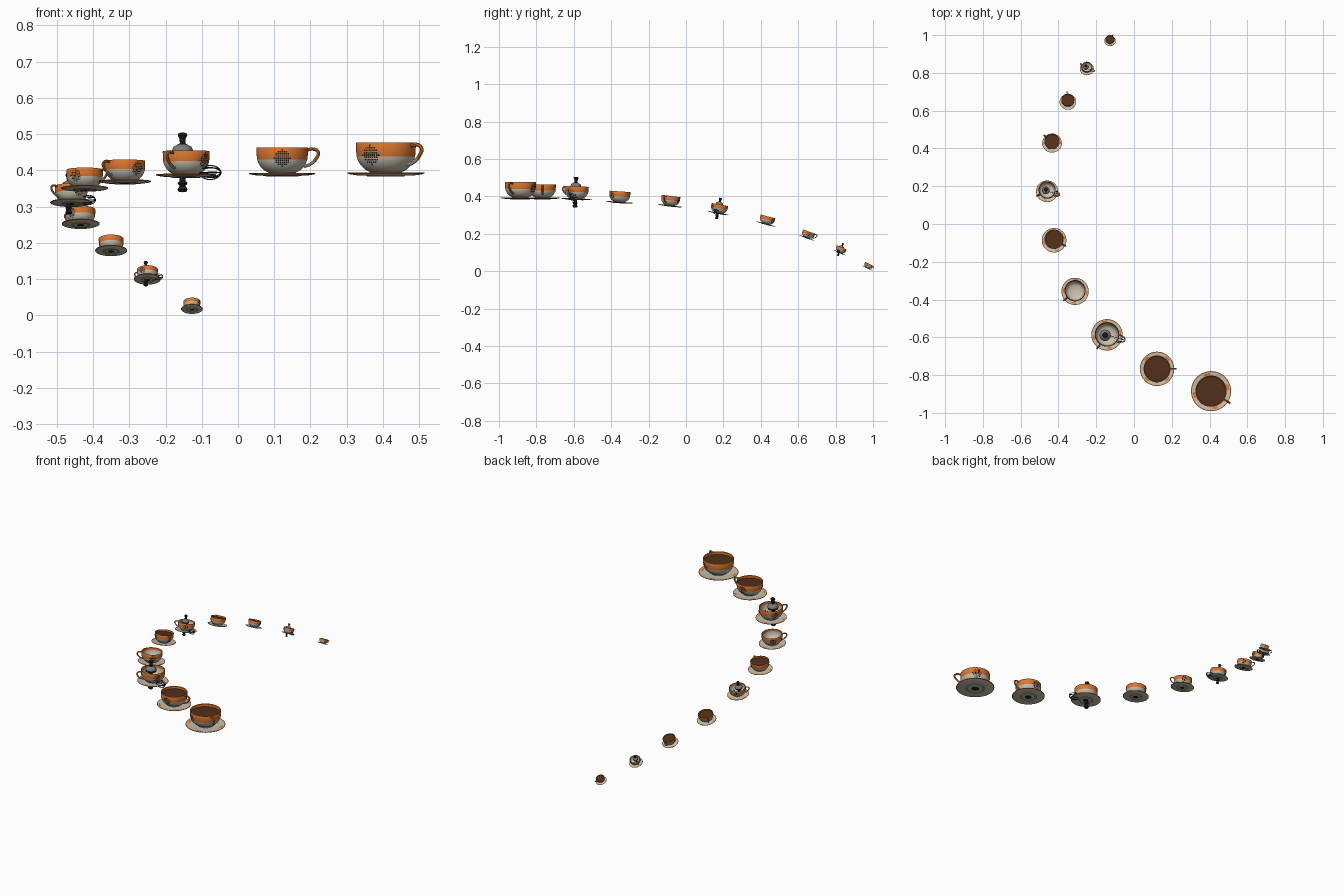
import bpy, bmesh, math
from mathutils import Matrix, Vector

cube = bpy.data.objects.get("Cube")
if cube:
    bpy.data.objects.remove(cube)


def material(name, rgb):
    m = bpy.data.materials.new(name)
    m.use_nodes = True
    col = (*rgb, 1)
    m.diffuse_color = col
    m.node_tree.nodes["Principled BSDF"].inputs["Base Color"].default_value = col
    return m


cream = material("cream", (.58, .53, .43))
orange = material("orange", (.70, .18, .03))
coffee_brown = material("coffee brown", (.085, .028, .01))
black = material("black", (.012, .012, .012))
steel = material("grey", (.2, .2, .2))


def finish(bm, name, mats, rule=None):
    """Turn a bmesh into mesh data; rule maps a face to a material index."""
    me = bpy.data.meshes.new(name)
    for f in bm.faces:
        f.smooth = True
        if rule:
            f.material_index = rule(f)
    bm.to_mesh(me)
    bm.free()
    for m in mats:
        me.materials.append(m)
    me.set_sharp_from_angle(angle=math.radians(40))
    return me


def lathe(name, profile, mats, rule=None, steps=48):
    """Revolve (radius, height) points around z."""
    bm = bmesh.new()
    vs = [bm.verts.new((r, 0, z)) for r, z in profile]
    es = [bm.edges.new(p) for p in zip(vs, vs[1:])]
    bmesh.ops.spin(bm, geom=vs + es, cent=(0, 0, 0), axis=(0, 0, 1),
                   angle=math.tau, steps=steps)
    bmesh.ops.remove_doubles(bm, verts=bm.verts, dist=1e-4)
    bmesh.ops.recalc_face_normals(bm, faces=bm.faces)
    return finish(bm, name, mats, rule)


def tube(name, paths, radius, mats, rule=None, cyclic=False):
    """Sweep round tubes along smooth paths."""
    cu = bpy.data.curves.new(name, "CURVE")
    cu.dimensions = "3D"
    cu.bevel_depth, cu.bevel_resolution, cu.use_fill_caps = radius, 2, True
    for pts in paths:
        sp = cu.splines.new("BEZIER")
        sp.use_cyclic_u, sp.resolution_u = cyclic, 6
        sp.bezier_points.add(len(pts) - 1)
        for bp, p in zip(sp.bezier_points, pts):
            bp.co = p
            bp.handle_left_type = bp.handle_right_type = "AUTO"
    ob = bpy.data.objects.new(name, cu)
    bm = bmesh.new()
    bm.from_mesh(ob.to_mesh())
    ob.to_mesh_clear()
    bpy.data.objects.remove(ob)
    return finish(bm, name, mats, rule)


# Cup wall, outside then inside, with an orange upper band
outer = [(.40, .07), (.42, .12), (.54, .18), (.66, .30), (.73, .42), (.76, .52),
         (.775, .65), (.78, .86)]
inner = [(.77, .88), (.73, .86), (.72, .70), (.69, .50), (.60, .30), (.45, .20), (0, .17)]


def cup_rule(f):
    c = f.calc_center_median()
    return int(c.z > (.52 if c.xy.length > .735 else .72))


cup = lathe("cup", [(0, .07)] + outer + inner, [cream, orange], cup_rule)

# Saucer with foot ring and orange lip
saucer = lathe("saucer", [(0, .02), (.40, .02), (.42, 0), (.48, 0), (.50, .02), (.75, .03),
                          (.95, .06), (1, .08), (1, .105), (.95, .10), (.75, .07),
                          (.45, .06), (0, .06)],
               [cream, orange], lambda f: int(f.calc_center_median().xy.length > .93))

coffee = lathe("coffee", [(0, .73), (.722, .73)], [coffee_brown])

# Ear handle, coloured like the wall by height
handle = tube("handle", [[(.74, 0, .80), (.95, 0, .83), (1.09, 0, .74), (1.02, 0, .53),
                          (.86, 0, .38), (.66, 0, .30)]], .05, [cream, orange],
              lambda f: int(f.calc_center_median().z > .45))


# Dotted badge wrapped on both sides of the cup
def wall_radius(z):
    for (r0, z0), (r1, z1) in zip(outer, outer[1:]):
        if z0 <= z <= z1:
            return r0 + (r1 - r0) * (z - z0) / (z1 - z0)
    return outer[-1][0]


def dot_spots(radius, gap):
    n = int(radius / gap)
    return [(i * gap, j * gap) for i in range(-n, n + 1) for j in range(-n, n + 1)
            if math.hypot(i, j) * gap <= radius]


SQUARE = [(-1, -1), (1, -1), (1, 1), (-1, 1)]
bm = bmesh.new()
for side in (-1, 1):
    for u, v in dot_spots(.25, .062):
        corners = []
        for a, b in SQUARE:
            z = .56 + v + b * .022
            r = wall_radius(z) + .008
            t = side * math.pi / 2 + (u + a * .022) / r
            corners.append(bm.verts.new((r * math.cos(t), r * math.sin(t), z)))
        bm.faces.new(corners)
badge = finish(bm, "badge", [black])

# Round stamp under the foot
stamp = lathe("foot_stamp", [(0, .012), (.20, .012), (.20, .02)], [black], steps=24)

# Four orange marks on the saucer top
bm = bmesh.new()
for k in range(4):
    mid = math.pi / 4 + k * math.pi / 2
    arc = [mid + math.radians(d) for d in (-10, -5, 0, 5, 10)]
    ring = [(.80, .083, t) for t in arc] + [(.91, .098, t) for t in reversed(arc)]
    bm.faces.new([bm.verts.new((r * math.cos(t), r * math.sin(t), z)) for r, z, t in ring])
    for f in bm.faces:
        f.normal_update()
marks = finish(bm, "saucer_marks", [orange])

# Tall plunger standing through some cups: knob, dome, rod and foot
plunger = lathe("plunger", [(0, 1.50), (.13, 1.48), (.16, 1.40), (.10, 1.28), (.09, 1.14),
                            (.16, 1.10), (.30, 1.02), (.36, .88), (.34, .74), (.12, .66),
                            (.10, -.12), (.17, -.18), (.10, -.28), (.17, -.40),
                            (.12, -.48), (0, -.49)],
                [black, steel],
                lambda f: int(.84 < f.calc_center_median().z < 1.06), steps=24)

# Wire whisk lying on the saucer
loops = []
for k in range(4):
    t = k * math.pi / 4
    loops.append([(.84 + .36 * math.cos(a), .25 * math.sin(a) * math.cos(t),
                   .16 + .23 * math.sin(a) * math.sin(t))
                  for a in [i * math.tau / 12 for i in range(12)]])
whisk = tube("whisk", loops, .018, [black], cyclic=True)
whisk_stem = tube("whisk_stem", [[(.5, 0, .16), (.3, 0, .15), (.05, 0, .14)]], .05, [black])


def place(name, data, matrix):
    ob = bpy.data.objects.new(name, data)
    bpy.context.collection.objects.link(ob)
    ob.matrix_world = matrix


# x, y, z, size, backward tilt, handle angle, filling
settings = [
    (.408, -.885, .383, .106, 0, -32, "coffee"),
    (.122, -.767, .383, .091, 0, 0, "coffee"),
    (-.143, -.587, .380, .083, 2, -125, "tools"),
    (-.312, -.357, .363, .072, 4, -140, "empty"),
    (-.423, -.087, .345, .065, 7, -30, "coffee"),
    (-.460, .172, .306, .058, 11, -150, "tools"),
    (-.434, .427, .248, .052, 15, 140, "coffee"),
    (-.350, .645, .175, .044, 20, 95, "coffee"),
    (-.250, .820, .097, .037, 24, 150, "tools"),
    (-.127, .968, .015, .030, 26, 60, "coffee"),
]
for n, (x, y, z, size, tilt, turn, filling) in enumerate(settings, 1):
    base = (Matrix.Translation((x, y, z)) @ Matrix.Rotation(math.radians(-tilt), 4, "X")
            @ Matrix.Scale(size, 4))
    spun = base @ Matrix.Rotation(math.radians(turn), 4, "Z")
    for part in (cup, saucer, handle, badge, stamp, marks):
        place(f"{part.name}_{n}", part, spun)
    if filling == "coffee":
        place(f"coffee_{n}", coffee, spun)
    elif filling == "tools":
        place(f"plunger_{n}", plunger, base @ Matrix.Translation(Vector((-.12, -.06, 0))))
        for part in (whisk, whisk_stem):
            place(f"{part.name}_{n}", part, base @ Matrix.Rotation(math.radians(-17), 4, "Z"))
